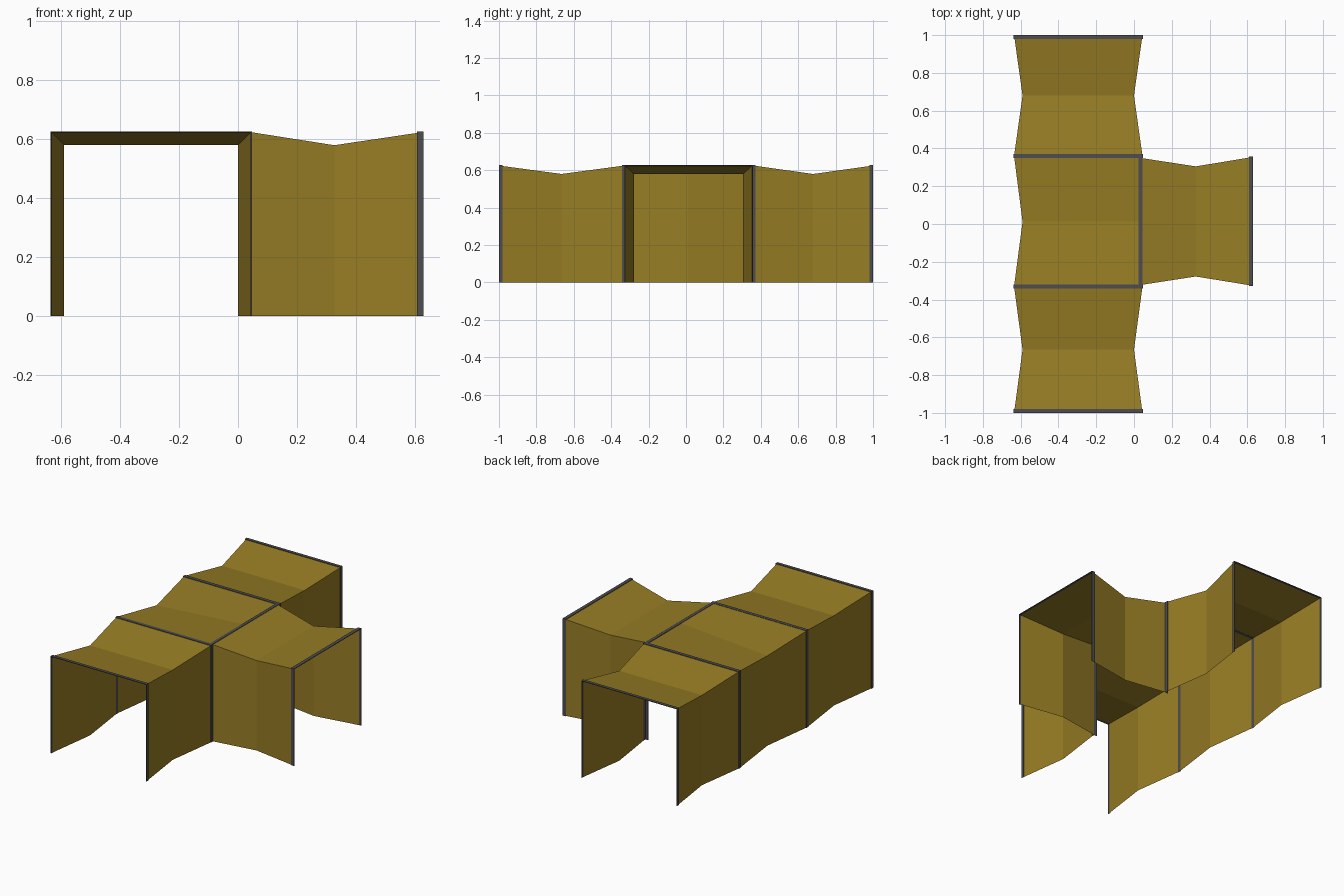
import bpy, bmesh

if "Cube" in bpy.data.objects:
    bpy.data.objects.remove(bpy.data.objects["Cube"])

def material(name, col):
    m = bpy.data.materials.new(name)
    m.diffuse_color = (*col, 1)
    m.use_nodes = True
    m.node_tree.nodes["Principled BSDF"].inputs["Base Color"].default_value = m.diffuse_color
    return m

GOLD = material("ochre panel", (0.31, 0.205, 0.018))
GREY = material("dark grey frame", (0.075, 0.075, 0.08))

H, DIP = 0.625, 0.58           # roof height at joints / at pinches
XW, XE = -0.635, 0.045         # main corridor sides
YS, YN, YC = -0.33, 0.36, 0.012  # joints with the centre section
PINCH = 0.045

def build(name, faces, mat):
    bm = bmesh.new()
    for f in faces:
        bm.faces.new([bm.verts.new(p) for p in f])
    bmesh.ops.remove_doubles(bm, verts=bm.verts, dist=1e-5)
    bmesh.ops.recalc_face_normals(bm, faces=bm.faces)
    me = bpy.data.meshes.new(name)
    bm.to_mesh(me)
    bm.free()
    me.materials.append(mat)
    ob = bpy.data.objects.new(name, me)
    bpy.context.collection.objects.link(ob)
    return ob

def arch(axis, pos, lo, hi, top):
    """Inverted U outline across the given axis."""
    pts = [(lo, 0), (lo, top), (hi, top), (hi, 0)]
    return [(a, pos, z) if axis == "y" else (pos, a, z) for a, z in pts]

def loft(rings):
    return [[a[i], a[i + 1], b[i + 1], b[i]]
            for a, b in zip(rings, rings[1:]) for i in range(len(a) - 1)]

# pinched corridors: two along y, one branching to +x
for name, y0, y1 in (("front_corridor", -1, YS), ("back_corridor", YN, 1)):
    build(name, loft([
        arch("y", y0, XW, XE, H),
        arch("y", (y0 + y1) / 2, XW + PINCH, XE - PINCH, DIP),
        arch("y", y1, XW, XE, H)]), GOLD)

build("side_corridor", loft([
    arch("x", XE - 0.005, -0.322, 0.349, H),
    arch("x", 0.327, -0.278, 0.305, DIP),
    arch("x", 0.63, -0.327, 0.355, H)]), GOLD)

# centre section: pinched west wall, roof level along the open east side
west = [((XW, YS), H), ((XW + PINCH, YC), DIP), ((XW, YN), H)]
faces = []
for (p, hp), (q, hq) in zip(west, west[1:]):
    faces.append([(*p, 0), (*p, hp), (*q, hq), (*q, 0)])
    faces.append([(*p, hp), (XE, p[1], H), (XE, q[1], H), (*q, hq)])
build("centre_section", faces, GOLD)

# thin grey frames wrapping both faces of the sheet at ends and joints
T = 0.002
def frame(name, axis, p0, p1, lo, hi):
    out = [arch(axis, p, lo - T, hi + T, H + T) for p in (p0, p1)]
    inn = [arch(axis, p, lo + T, hi - T, H - T) for p in (p0, p1)]
    build(name, loft([inn[0], out[0], out[1], inn[1], inn[0]]), GREY)

for name, a, b in (("front_end_frame", -1, -0.98), ("front_joint_frame", YS - 0.011, YS + 0.011),
                   ("back_joint_frame", YN - 0.011, YN + 0.011), ("back_end_frame", 0.98, 1)):
    frame(name, "y", a, b, XW, XE)
frame("side_joint_frame", "x", 0.025, 0.045, -0.322, 0.349)
frame("side_end_frame", "x", 0.608, 0.63, -0.327, 0.355)
